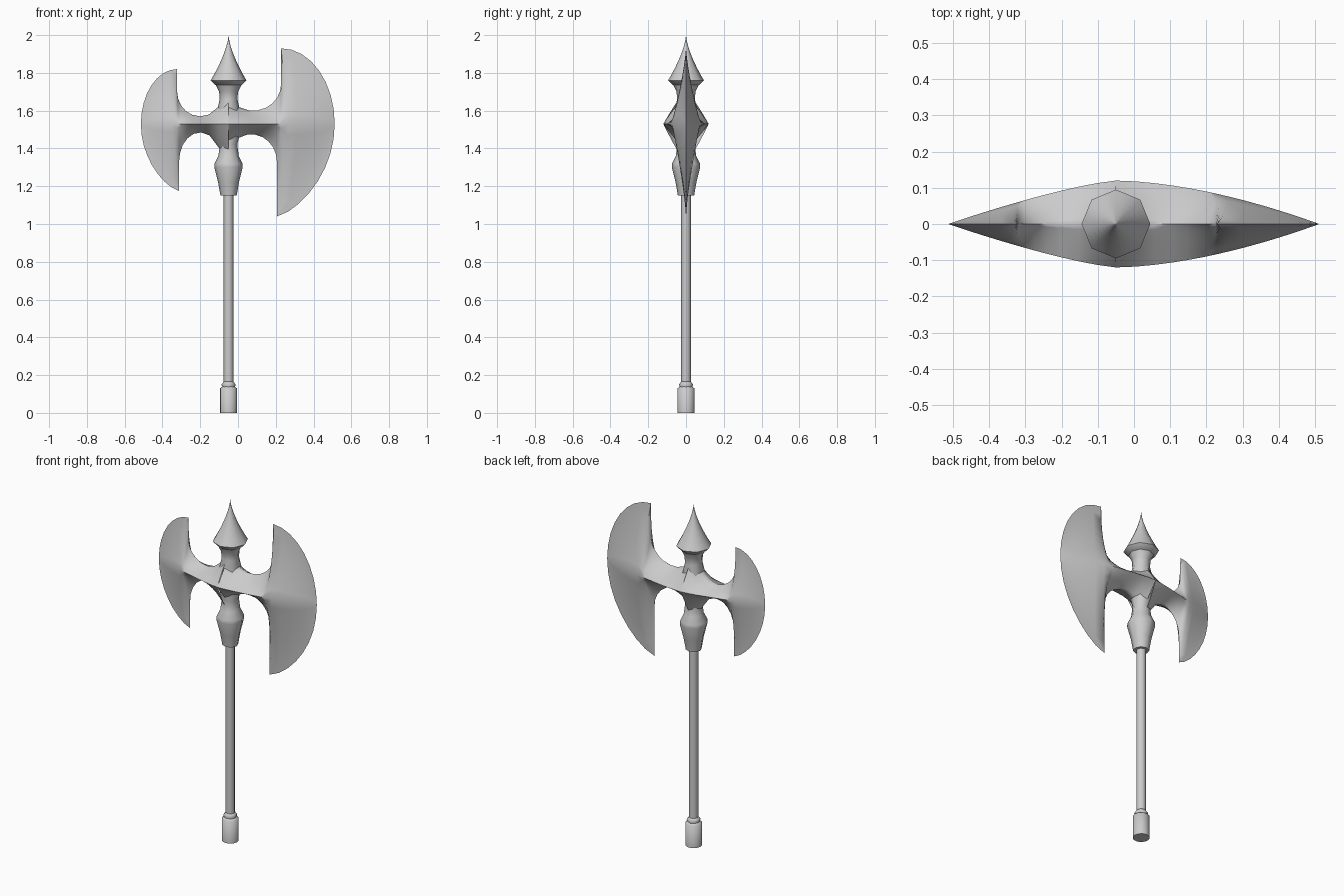
import bpy, bmesh, math

if "Cube" in bpy.data.objects:
    bpy.data.objects.remove(bpy.data.objects["Cube"])

shaft_x = -0.05       # centre line of the shaft
ridge_z = 1.53        # height of the ridge along both blades
hub_depth = 0.12      # half depth of the head at the shaft

steel = bpy.data.materials.new("grey_steel")
steel.use_nodes = True
grey = (0.6, 0.6, 0.6, 1)
steel.diffuse_color = grey
steel.node_tree.nodes["Principled BSDF"].inputs["Base Color"].default_value = grey


def lerp(start, end, amount):
    return start + (end - start) * amount


def finish(name, bm):
    """Clean the mesh, link it as a named part and shade it smooth."""
    bmesh.ops.remove_doubles(bm, verts=bm.verts, dist=0.0005)
    bmesh.ops.recalc_face_normals(bm, faces=bm.faces)
    mesh = bpy.data.meshes.new(name)
    bm.to_mesh(mesh)
    bm.free()
    mesh.materials.append(steel)
    part = bpy.data.objects.new(name, mesh)
    bpy.context.collection.objects.link(part)
    bpy.ops.object.select_all(action='DESELECT')
    part.select_set(True)
    bpy.context.view_layer.objects.active = part
    bpy.ops.object.shade_smooth_by_angle(angle=math.radians(60))


def bridge(bm, rows, closed):
    """Fill neighbouring rows of vertices with quads."""
    for lower, upper in zip(rows, rows[1:]):
        count = len(lower)
        for i in range(count if closed else count - 1):
            j = (i + 1) % count
            bm.faces.new((lower[i], lower[j], upper[j], upper[i]))


def lathe(name, profile, sides=8):
    """Turn (radius, height) points around the shaft."""
    bm = bmesh.new()
    angles = [math.tau * i / sides for i in range(sides)]
    rings = [[bm.verts.new((shaft_x + radius * math.cos(a), radius * math.sin(a), height))
              for a in angles] for radius, height in profile]
    bridge(bm, rings, closed=True)
    bm.faces.new(rings[0])
    bm.faces.new(rings[-1])
    finish(name, bm)


def neck_section(edge, amount):
    """Point on the arched edge that sweeps from the shaft out to the blade."""
    x = lerp(shaft_x, edge["tip_x"], amount)
    u = min(1, abs(x - edge["waist_x"]) / abs(edge["tip_x"] - edge["waist_x"]))
    rise = edge["arch"] * (1 - math.sqrt(1 - u * u))
    return x, edge["waist"] + rise


def blade_section(edge, reach, amount):
    """Point on the rounded cutting edge, from the pointed tip to the apex."""
    drop = math.sqrt(1 - amount ** edge["roundness"])
    return lerp(edge["tip_x"], reach, amount), edge["tip"] * drop


def blade(name, reach, bulge, top, bottom, steps=8):
    """Loft ridged sections outwards from the shaft to the cutting edge."""
    sections = []
    for i in range(steps + 1):
        amount = math.sin(math.pi / 2 * i / steps)
        ridge_x = lerp(shaft_x, top["tip_x"], amount)
        ends = [neck_section(edge, amount) for edge in (bottom, top)]
        sections.append((ends, ridge_x, lerp(0.8, 1.2, amount)))
    for i in range(steps + 1):
        amount = math.sin(math.pi / 2 * i / steps)
        ridge_x = lerp(top["tip_x"], reach, lerp(0.15, 1, amount))
        ends = [blade_section(edge, reach, amount) for edge in (bottom, top)]
        sections.append((ends, ridge_x, 1.3))

    bm = bmesh.new()
    for side in (-1, 1):
        rows = []
        for (low, high), ridge_x, falloff in sections:
            across = min(1, (ridge_x - shaft_x) / (reach - shaft_x))
            depth = side * hub_depth * (1 - across ** bulge)
            row = []
            for k in range(-steps, steps + 1):
                t = abs(k) / steps
                sign, (end_x, height) = (1, high) if k > 0 else (-1, low)
                row.append(bm.verts.new((lerp(ridge_x, end_x, t),
                                         depth * (1 - t) ** falloff,
                                         ridge_z + sign * height * t)))
            rows.append(row)
        bridge(bm, rows, closed=False)
    finish(name, bm)


# Handle, from the pommel upwards
lathe("pommel", [(0.045, 0), (0.045, 0.13), (0.03, 0.14)], sides=16)
lathe("pommel_ring", [(0.03, 0.13), (0.038, 0.15), (0.026, 0.165)])
lathe("shaft", [(0.026, 0.1), (0.026, 1.2)])

# Collar with a bead below the head and a waist above it
lathe("collar", [(0.043, 1.15), (0.055, 1.22), (0.075, 1.3), (0.074, 1.32),
                 (0.054, 1.36), (0.046, 1.42), (0.065, 1.5), (0.065, 1.58),
                 (0.047, 1.66), (0.05, 1.7), (0.07, 1.74)])

# Spike that tapers in a hollow curve to its point
taper = [i / 8 for i in range(9)]
lathe("spike", [(0.07, 1.735)] + [(0.095 * (1 - t) ** 1.5, lerp(1.76, 2, t)) for t in taper])

# Edge heights below are measured from the ridge
blade("large_blade", reach=0.512, bulge=1.7,
      top=dict(tip_x=0.228, tip=0.4, waist_x=0.08, waist=0.07, arch=0.14, roundness=2),
      bottom=dict(tip_x=0.206, tip=0.49, waist_x=0.07, waist=0.055, arch=0.145, roundness=1.4))
blade("small_blade", reach=-0.514, bulge=1.3,
      top=dict(tip_x=-0.322, tip=0.29, waist_x=-0.2, waist=0.04, arch=0.13, roundness=2),
      bottom=dict(tip_x=-0.312, tip=0.355, waist_x=-0.2, waist=0.045, arch=0.155, roundness=1.4))
